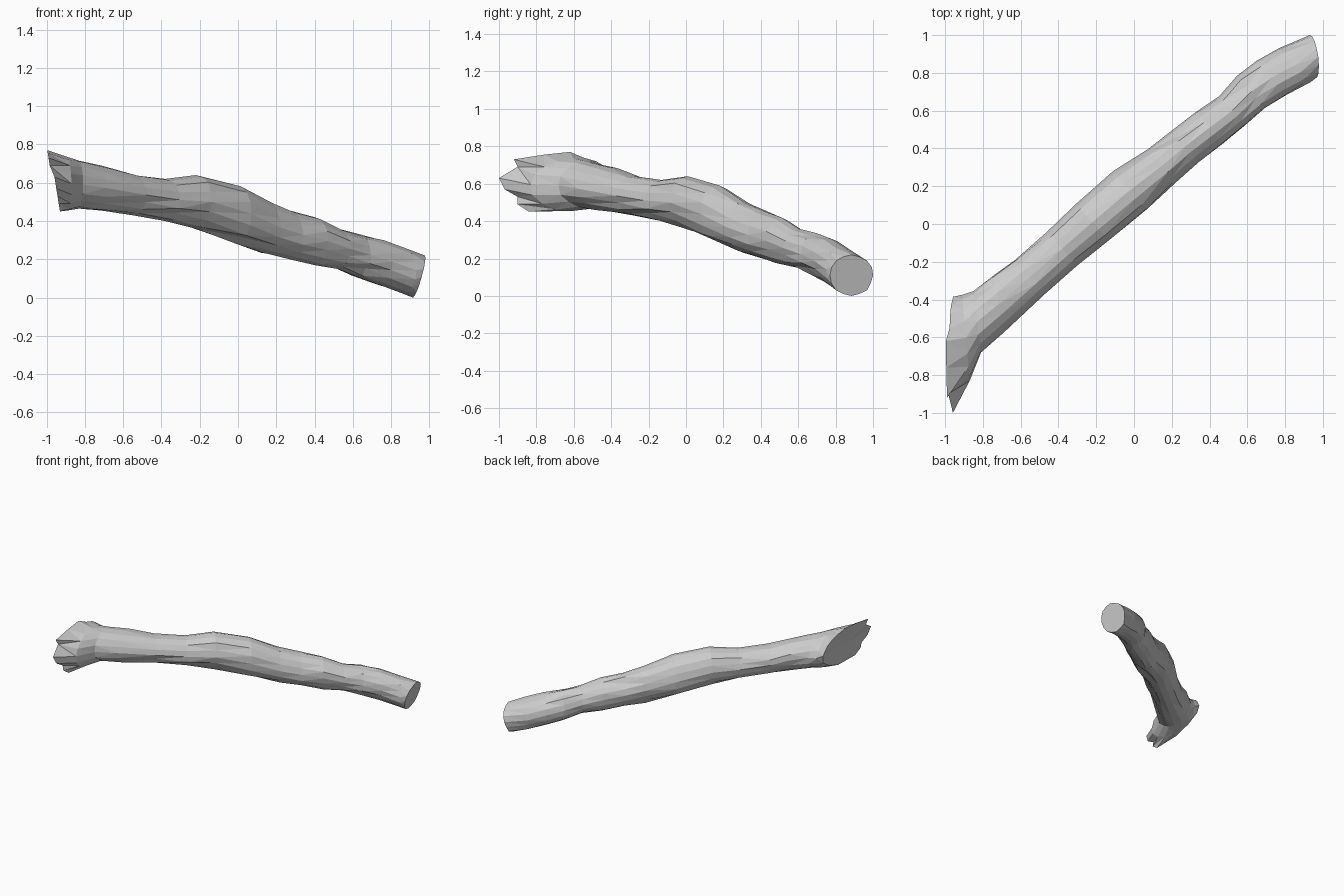
import bpy, bmesh, math, random
from mathutils import Vector

random.seed(4)
if "Cube" in bpy.data.objects:
    bpy.data.objects.remove(bpy.data.objects["Cube"], do_unlink=True)

# One pale wood material
wood = bpy.data.materials.new("pale_grey_wood")
wood.use_nodes = True
colour = (0.6, 0.6, 0.6, 1)
wood.diffuse_color = colour
wood.node_tree.nodes["Principled BSDF"].inputs["Base Color"].default_value = colour

SIDES = 16

# Jagged broken end as (y, z), from the back edge over the top
BROKEN = [(-.385, .62), (-.43, .69), (-.48, .72), (-.55, .74),
          (-.62, .77), (-.76, .755), (-.92, .73), (-.90, .69),
          (-1, .63), (-.97, .57), (-.90, .53), (-.90, .49),
          (-.84, .45), (-.62, .455), (-.49, .50), (-.40, .56)]

# Flared root sections: back edge x, y, front edge x, y, bottom, top
FLARE = [(-.91, -.375, -.87, -.83, .455, .735),
         (-.85, -.355, -.81, -.68, .465, .715),
         (-.74, -.27, -.69, -.575, .455, .69)]

# Trunk sections: centre x, y, half width, bottom, top
TRUNK = [(-.55, -.28, .12, .43, .64), (-.38, -.13, .12, .40, .62),
         (-.22, .01, .13, .36, .64), (-.02, .18, .135, .285, .59),
         (.15, .31, .115, .23, .50), (.27, .41, .11, .20, .455),
         (.40, .51, .11, .17, .42), (.52, .60, .103, .15, .36),
         (.62, .70, .113, .11, .335), (.73, .775, .12, .07, .305),
         (.85, .84, .122, .025, .26)]

# Bark grooves as (trunk section, side)
GROOVES = [(0, 9), (1, 10), (3, 11), (5, 2), (7, 9), (8, 3), (8, 10)]


def section(back, front, low, high, tilt=0, rough=.05, dents=()):
    """Points of one oval section, with slightly uneven bark."""
    mid, half = (back + front) / 2, (back - front) / 2
    points = []
    for i in range(SIDES):
        a = math.tau * i / SIDES
        r = 1 if i % 4 == 0 else 1 + random.uniform(-rough, rough)
        if i in dents:
            r -= .10
        rise = math.sin(a) * r * (high - low) / 2
        p = mid + half * math.cos(a) * r
        points.append(Vector((p.x + tilt * rise, p.y, (low + high) / 2 + rise)))
    return points


# Gather every section from the broken end to the sawn end
sections = [[Vector((-.93 - .16 * (z - .45) - (.015 if -.95 < y < -.55 and z > .6 else 0), y, z))
             for y, z in BROKEN]]
for bx, by, fx, fy, low, high in FLARE:
    sections.append(section(Vector((bx, by, 0)), Vector((fx, fy, 0)), low, high))
across = Vector((-.66, .75, 0))
for n, (x, y, w, low, high) in enumerate(TRUNK):
    c = Vector((x, y, 0))
    dents = [side for ring, side in GROOVES if ring == n]
    sections.append(section(c + across * w, c - across * w, low, high, dents=dents))
sections.append(section(Vector((.93, 1, 0)), Vector((.96, .77, 0)), 0, .22,
                        tilt=.28, rough=.03))

# Skin the sections and close both ends
bm = bmesh.new()
rings = [[bm.verts.new(p) for p in pts] for pts in sections]
for a, b in zip(rings, rings[1:]):
    for i in range(SIDES):
        j = (i + 1) % SIDES
        bm.faces.new((a[i], a[j], b[j], b[i]))
bm.faces.new(rings[-1])
core = bm.verts.new((-.945, -.66, .6))
for i in range(SIDES):
    bm.faces.new((rings[0][i], core, rings[0][(i + 1) % SIDES]))
bmesh.ops.recalc_face_normals(bm, faces=bm.faces)
bmesh.ops.triangulate(bm, faces=[f for f in bm.faces if len(f.verts) == 4],
                      quad_method='SHORT_EDGE')

mesh = bpy.data.meshes.new("log")
bm.to_mesh(mesh)
bm.free()
mesh.materials.append(wood)
bpy.context.collection.objects.link(bpy.data.objects.new("log", mesh))
